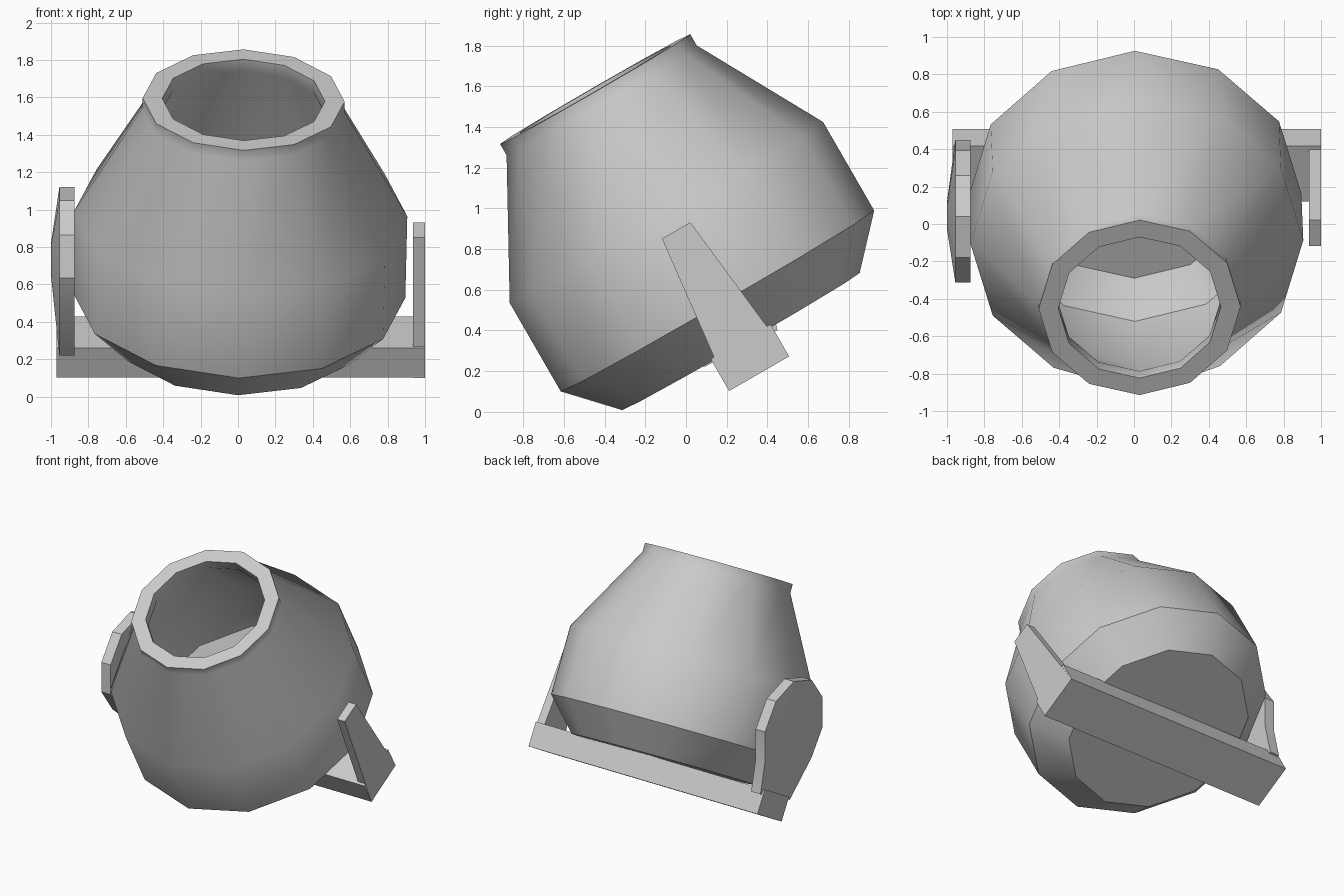
import bpy, bmesh
from math import sin, cos, pi, radians
from mathutils import Matrix

if "Cube" in bpy.data.objects:
    bpy.data.objects.remove(bpy.data.objects["Cube"])

# Everything leans back 30 degrees around the centre of the drum base
TILT = Matrix.Translation((0, 0.27, 0.345)) @ Matrix.Rotation(radians(30), 4, 'X')


def finish(name, bm, matrix=None, smooth=None):
    bmesh.ops.recalc_face_normals(bm, faces=bm.faces[:])
    if matrix:
        bm.transform(matrix)
    mesh = bpy.data.meshes.new(name)
    bm.to_mesh(mesh)
    bm.free()
    ob = bpy.data.objects.new(name, mesh)
    bpy.context.collection.objects.link(ob)
    if smooth:
        bpy.ops.object.select_all(action='DESELECT')
        bpy.context.view_layer.objects.active = ob
        ob.select_set(True)
        bpy.ops.object.shade_smooth_by_angle(angle=radians(smooth))
    return ob


def bridge(bm, a, b):
    for i in range(len(a)):
        j = (i + 1) % len(a)
        bm.faces.new((a[i], a[j], b[j], b[i]))


def loft(name, rings, matrix=None, smooth=None):
    """Skin a list of equal-length point rings and cap both ends."""
    bm = bmesh.new()
    loops = [[bm.verts.new(p) for p in ring] for ring in rings]
    for a, b in zip(loops, loops[1:]):
        bridge(bm, a, b)
    bm.faces.new(loops[0])
    bm.faces.new(loops[-1])
    return finish(name, bm, matrix, smooth)


def circle(r, z, n=12):
    return [(r * sin(2 * pi * i / n), -r * cos(2 * pi * i / n), z) for i in range(n)]


# Hollow drum: outside from base to rim, then back down the inside
profile = [(0.675, 0), (0.89, 0.23), (0.89, 0.733), (0.54, 1.37), (0.54, 1.434),
           (0.435, 1.434), (0.435, 1.36), (0.785, 0.70), (0.76, 0.265), (0.6, 0.08)]
loft("drum", [circle(r, z) for r, z in profile],
     TILT @ Matrix.Rotation(radians(1.2), 4, 'Y'), 31)

# Cross bar under the drum
section = [(-0.172, -0.182), (0.169, -0.182), (0.169, 0), (-0.172, 0)]
loft("cross_bar", [[(x, y, z) for y, z in section] for x in (-0.97, 0.999)], TILT)

# Tapered right arm
arm = [(-0.173, -0.182), (0.168, -0.182), (0.078, 0.632), (-0.083, 0.632)]
loft("right_arm", [[(x, y, z) for y, z in arm] for x in (0.935, 1.0)], TILT)

# Left drive cover: ten-sided head running down to the bar, slightly domed outside
cy, cz, r = 0.04, 0.748, 0.372
head = [(cy + r * sin(2 * pi * i / 10), cz + r * cos(2 * pi * i / 10)) for i in range(-4, 4)]
outline = head + [(0.45, 0.40), (0.09, 0.22)]
rings = [[(-0.875, y, z) for y, z in outline],
         [(-0.955, y, z) for y, z in outline],
         [(-1.0, cy + (y - cy) * 0.19, cz + (z - cz) * 0.19) for y, z in outline]]
loft("drive_cover", rings, smooth=30)
